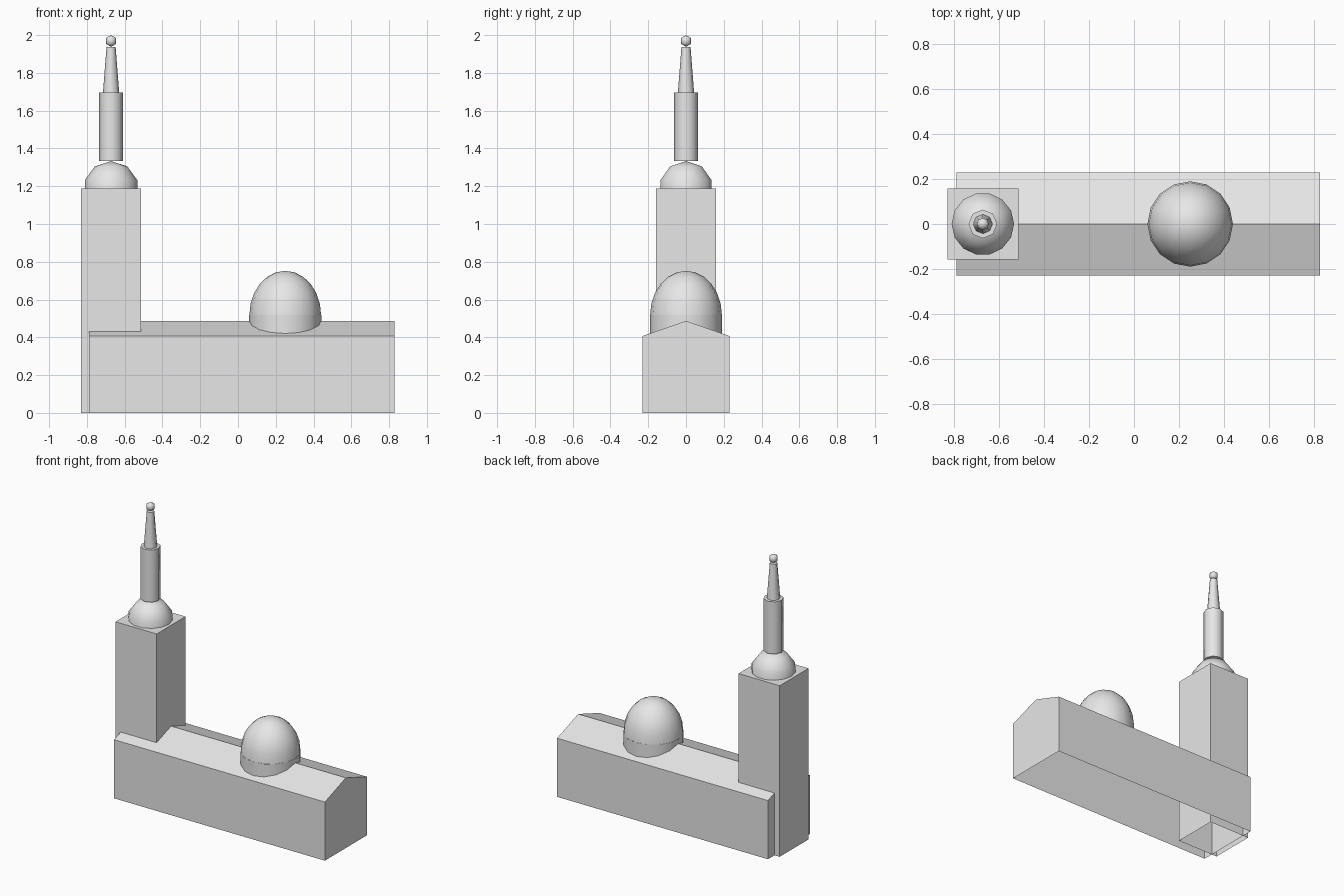
import bpy
import math
from math import sin, cos, pi, radians

old = bpy.data.objects.get("Cube")
if old:
    bpy.data.objects.remove(old, do_unlink=True)

# Single stone colour
stone = bpy.data.materials.new("pale_grey_stone")
stone.use_nodes = True
stone.diffuse_color = (0.8, 0.8, 0.8, 1)
stone.node_tree.nodes["Principled BSDF"].inputs["Base Color"].default_value = (0.8, 0.8, 0.8, 1)

TOWER_X = -0.672
DOME_X = 0.25
TOWER_TOP = 1.187


def build(name, verts, faces, smooth_angle=None):
    mesh = bpy.data.meshes.new(name)
    mesh.from_pydata(verts, [], faces)
    mesh.materials.append(stone)
    obj = bpy.data.objects.new(name, mesh)
    bpy.context.collection.objects.link(obj)
    if smooth_angle:
        bpy.ops.object.select_all(action="DESELECT")
        obj.select_set(True)
        bpy.context.view_layer.objects.active = obj
        bpy.ops.object.shade_smooth_by_angle(angle=radians(smooth_angle))
    return obj


def lathe(name, x, profile, sides, smooth_angle=60):
    """Turn (radius, height) points, listed bottom to top, around a vertical axis."""
    verts, rings, faces = [], [], []
    for r, z in profile:
        count = sides if r > 1e-5 else 1
        rings.append([len(verts) + i for i in range(count)])
        for i in range(count):
            a = 2 * pi * i / sides
            verts.append((x + r * cos(a), r * sin(a), z))
    for low, high in zip(rings, rings[1:]):
        for i in range(sides):
            j = (i + 1) % sides
            if len(low) == 1:
                faces.append((low[0], high[j], high[i]))
            elif len(high) == 1:
                faces.append((low[i], low[j], high[0]))
            else:
                faces.append((low[i], low[j], high[j], high[i]))
    return build(name, verts, faces, smooth_angle)


def arc(radius, height, base, start, end, steps):
    """Elliptical profile between two latitudes in degrees."""
    points = []
    for i in range(steps + 1):
        a = radians(start + (end - start) * i / steps)
        points.append((max(radius * cos(a), 0), base + height * sin(a)))
    return points


# Long hall with gabled roof, open underneath
section = [(-0.23, 0), (-0.23, 0.407), (0, 0.487), (0.23, 0.407), (0.23, 0)]
n = len(section)
hall_verts = [(x, y, z) for x in (-0.79, 0.828) for y, z in section]
hall_faces = [(i, i + n, i + n + 1, i + 1) for i in range(n - 1)]
hall_faces += [tuple(range(n)), tuple(reversed(range(n, 2 * n)))]
build("hall", hall_verts, hall_faces)

# Square tower, open underneath
h = 0.158
corners = [(-h, -h), (h, -h), (h, h), (-h, h)]
tower_verts = [(TOWER_X + x, y, z) for z in (0, TOWER_TOP) for x, y in corners]
tower_faces = [(i, (i + 1) % 4, (i + 1) % 4 + 4, i + 4) for i in range(4)]
build("tower", tower_verts, tower_faces + [(4, 5, 6, 7)])

# Dome over the hall, on a short drum
lathe("hall_dome_drum", DOME_X, [(0.191, 0.41), (0.191, 0.517)], 16)
lathe("hall_dome", DOME_X, arc(0.19, 0.235, 0.517, 0, 90, 6), 16)

# Tower cap: a coarse sphere half sunk into the tower top
lathe("tower_dome", TOWER_X, arc(0.146, 0.146, TOWER_TOP, -18, 90, 3), 14)

# Spire in stages
lathe("spire_shaft", TOWER_X, [(0, 1.333), (0.064, 1.333), (0.064, 1.695), (0, 1.695)], 8)
lathe("spire_taper", TOWER_X, [(0.043, 1.695), (0.024, 1.938), (0, 1.938)], 8)
lathe("spire_ball", TOWER_X, arc(0.031, 0.031, 1.969, -90, 90, 3), 8, 80)
